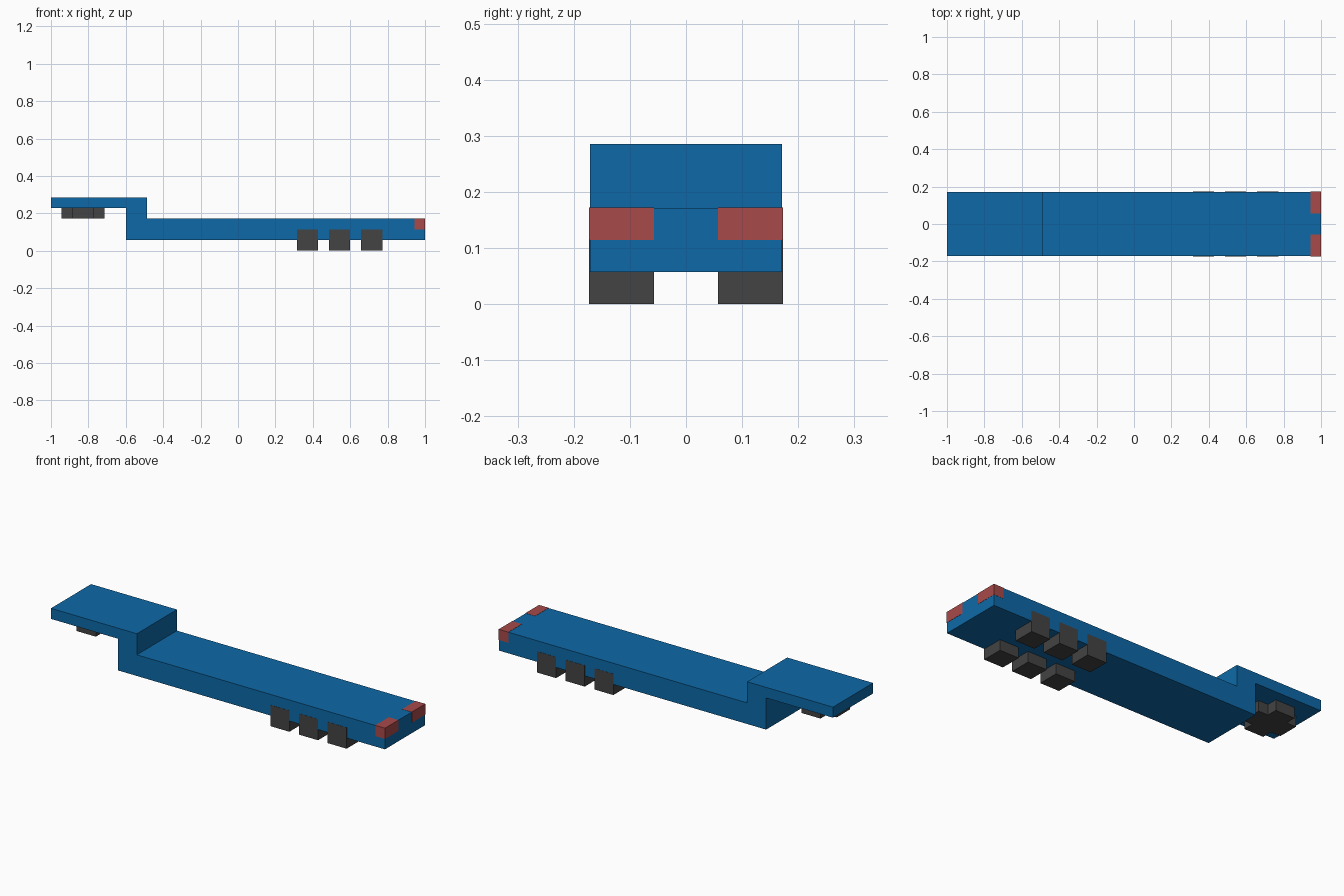
import bpy, bmesh

if "Cube" in bpy.data.objects:
    bpy.data.objects.remove(bpy.data.objects["Cube"])

U = 2 / 35      # block unit: the trailer is 35 long, 6 wide, 5 high
EPS = 0.001     # small stand-off so overlaid faces do not coincide


def material(name, rgb):
    m = bpy.data.materials.new(name)
    m.diffuse_color = (*rgb, 1)
    m.use_nodes = True
    m.node_tree.nodes["Principled BSDF"].inputs["Base Color"].default_value = m.diffuse_color
    return m


BLUE = material("blue paint", (0.004, 0.141, 0.392))
RED = material("tail light red", (0.392, 0.067, 0.067))
DARK = material("dark rubber", (0.056, 0.056, 0.056))


def prism(name, outline, depth, mat):
    """Extrude an outline of 3D points along the depth vector."""
    bm = bmesh.new()
    face = bm.faces.new([bm.verts.new(p) for p in outline])
    ext = bmesh.ops.extrude_face_region(bm, geom=[face])
    verts = [g for g in ext["geom"] if isinstance(g, bmesh.types.BMVert)]
    bmesh.ops.translate(bm, verts=verts, vec=depth)
    bmesh.ops.recalc_face_normals(bm, faces=bm.faces)
    mesh = bpy.data.meshes.new(name)
    bm.to_mesh(mesh)
    bm.free()
    mesh.materials.append(mat)
    ob = bpy.data.objects.new(name, mesh)
    bpy.context.collection.objects.link(ob)
    return ob


def box(name, x, y, z, mat):
    (x0, x1), (y0, y1), (z0, z1) = x, y, z
    return prism(name, [(x0, y0, z0), (x1, y0, z0), (x1, y1, z0), (x0, y1, z0)],
                 (0, 0, z1 - z0), mat)


# Stepped trailer deck with raised gooseneck, side profile in block units
profile = [(0, 4), (7, 4), (7, 1), (35, 1), (35, 3), (9, 3), (9, 5), (0, 5)]
prism("trailer_deck", [(x * U - 1, -3 * U, z * U) for x, z in profile],
      (0, 6 * U, 0), BLUE)

# Cross-shaped coupling under the gooseneck
cross = [(1, 1), (1, 2), (2, 2), (2, 1), (1, 1)]
cross = [(2, 1), (1, 1), (1, 2), (-1, 2), (-1, 1), (-2, 1),
         (-2, -1), (-1, -1), (-1, -2), (1, -2), (1, -1), (2, -1)]
prism("coupling", [((x + 3) * U - 1, y * U, 3 * U) for x, y in cross],
      (0, 0, U), DARK)

# Wheels and tail lights on both sides
for side, s in (("front", -1), ("back", 1)):
    y = sorted((s * U, s * (3 * U + EPS)))
    for i, x in enumerate((23, 26, 29)):
        box(f"{side}_wheel_{i + 1}", (x * U - 1, (x + 2) * U - 1), y, (0, 2 * U), DARK)
    box(f"{side}_tail_light", (1 - U, 1 + EPS), y, (2 * U, 3 * U + EPS), RED)
